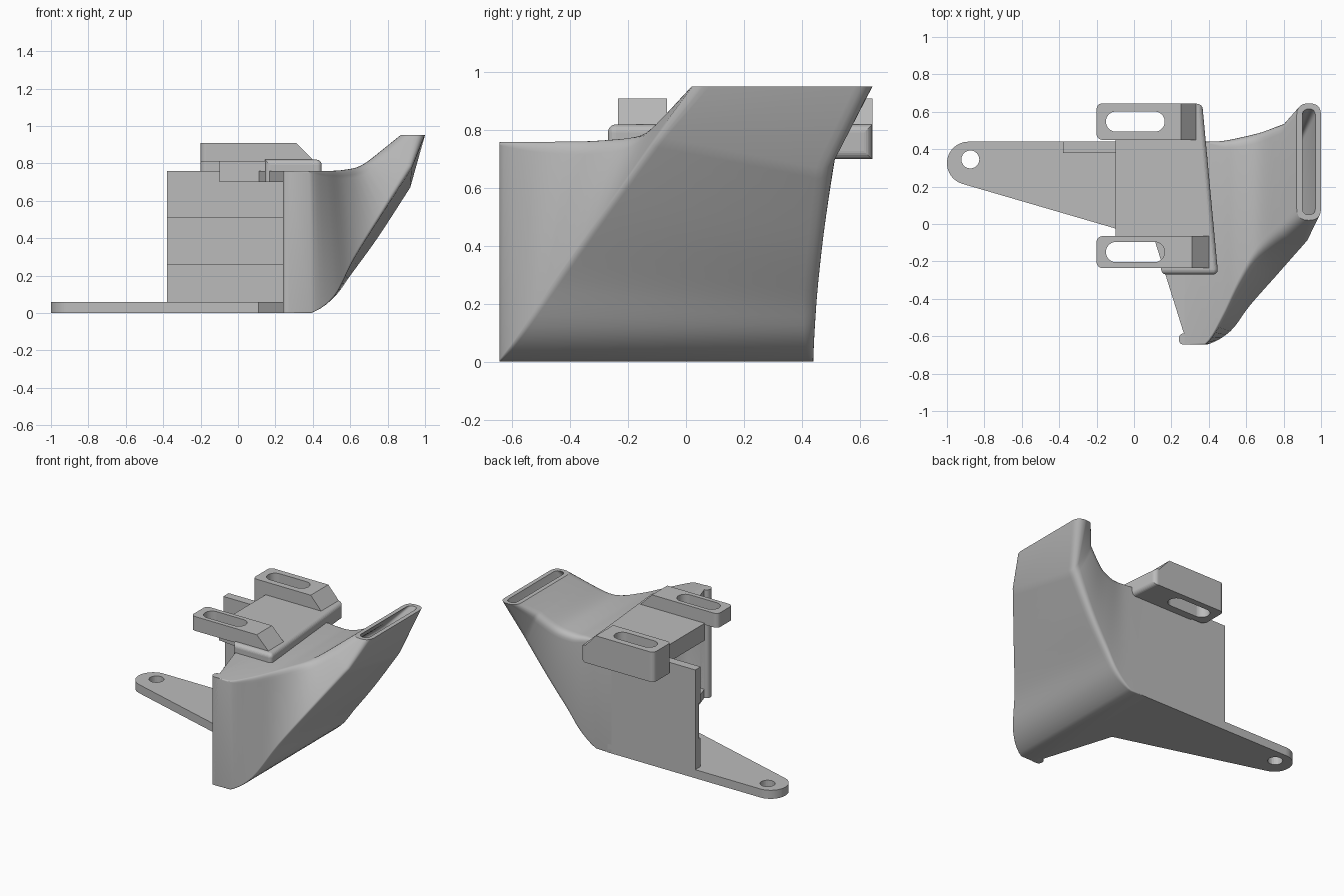
import bpy, bmesh, math
from mathutils import Vector as V

cube = bpy.data.objects.get("Cube")
if cube:
    bpy.data.objects.remove(cube, do_unlink=True)

TONE = (0.5, 0.5, 0.5, 1)
grey = bpy.data.materials.new("plain grey")
grey.use_nodes = True
grey.diffuse_color = TONE
grey.node_tree.nodes["Principled BSDF"].inputs["Base Color"].default_value = TONE


def finish(name, bm, smooth=False):
    bmesh.ops.recalc_face_normals(bm, faces=bm.faces)
    mesh = bpy.data.meshes.new(name)
    bm.to_mesh(mesh)
    bm.free()
    mesh.materials.append(grey)
    ob = bpy.data.objects.new(name, mesh)
    bpy.context.collection.objects.link(ob)
    if smooth:
        bpy.ops.object.select_all(action='DESELECT')
        ob.select_set(True)
        bpy.context.view_layer.objects.active = ob
        bpy.ops.object.shade_smooth_by_angle(angle=math.radians(32))
    return ob


def extrude(bm, outline, offset):
    """Close an outline and push it along the offset."""
    face = bm.faces.new([bm.verts.new(p) for p in outline])
    ext = bmesh.ops.extrude_face_region(bm, geom=[face])
    moved = [g for g in ext["geom"] if isinstance(g, bmesh.types.BMVert)]
    bmesh.ops.translate(bm, verts=moved, vec=offset)


def round_edges(bm, rule, width):
    bmesh.ops.bevel(bm, geom=[e for e in bm.edges if rule(e)], offset=width,
                    segments=6, profile=0.5, affect='EDGES')


def prism(name, outline, z0, z1, rule=None, width=0.03):
    """Upright block from a plan outline; rule(edge) picks edges to round."""
    bm = bmesh.new()
    extrude(bm, [(x, y, z0) for x, y in outline], (0, 0, z1 - z0))
    if rule:
        round_edges(bm, rule, width)
    return finish(name, bm)


def arc(cx, cy, r, a0, a1, n=24):
    angles = [math.radians(a0 + (a1 - a0) * i / n) for i in range(n + 1)]
    return [(cx + r * math.cos(a), cy + r * math.sin(a)) for a in angles]


def cut(ob, cutter):
    cutter.hide_render = True
    cutter.hide_viewport = True
    cutter.display_type = 'WIRE'
    mod = ob.modifiers.new("cut", 'BOOLEAN')
    mod.operation = 'DIFFERENCE'
    mod.solver = 'EXACT'
    mod.object = cutter


def vertical(e):
    a, b = e.verts
    return abs(a.co.z - b.co.z) > 0.05 and (a.co.xy - b.co.xy).length < 1e-4


# Duct: corner stations in the order top front, bottom front, bottom back, top back
stations = [
    [(.27, -.645, .76), (.27, -.645, 0), (.27, .44, 0), (.27, .44, .76)],
    [(.38, -.645, .76), (.39, -.645, 0), (.39, .44, 0), (.40, .44, .76)],
    [(.47, -.52, .76), (.515, -.575, .09), (.51, .445, .08), (.48, .445, .76)],
    [(.56, -.34, .765), (.62, -.44, .29), (.61, .455, .21), (.56, .462, .76)],
    [(.66, -.17, .79), (.77, -.275, .53), (.75, .475, .40), (.67, .492, .79)],
    [(.78, -.06, .88), (.93, -.10, .78), (.92, .508, .66), (.79, .545, .88)],
    [(.87, .02, .952), (1.0, .02, .952), (1.0, .645, .952), (.87, .645, .952)],
]
radii = [.004, .01, .035, .05, .055, .06, .062]
crease_radii = [.004, .006, .012, .018, .022, .03, .062]
walls = [.06, .06, .055, .05, .042, .035, .03]


def spline(p0, p1, p2, p3, t):
    return 0.5 * (2 * p1 + (p2 - p0) * t + (2 * p0 - 5 * p1 + 4 * p2 - p3) * t * t
                  + (3 * p1 - p0 - 3 * p2 + p3) * t ** 3)


def ring(corners, r, crease, inset):
    """Rounded four-cornered cross-section, optionally inset by the wall."""
    c = [V(p) for p in corners]
    if inset:
        c = [p + ((c[i - 1] - p).normalized() + (c[(i + 1) % 4] - p).normalized()) * inset
             for i, p in enumerate(c)]
        r, crease = r * 0.6, crease * 0.6
    pts = []
    for i, p in enumerate(c):
        size = crease if i == 1 else r
        ea, eb = c[i - 1] - p, c[(i + 1) % 4] - p
        a = p + ea.normalized() * min(size, ea.length * .48)
        b = p + eb.normalized() * min(size, eb.length * .48)
        for k in range(6):
            t = k / 5
            pts.append(a * (1 - t) ** 2 + p * 2 * t * (1 - t) + b * t * t)
    return pts


def sections():
    last = len(stations) - 2
    for s in range(last):
        ids = [max(s - 1, 0), s, s + 1, min(s + 2, last)]
        for k in range(5 if s else 1):
            t = k / 5
            quad = [spline(*[V(stations[i][c]) for i in ids], t) for c in range(4)]
            yield quad, [v[s] + (v[s + 1] - v[s]) * t for v in (radii, crease_radii, walls)]
    for s in (last, last + 1):
        yield stations[s], [v[s] for v in (radii, crease_radii, walls)]


def bridge(bm, a, b):
    for i in range(len(a)):
        j = (i + 1) % len(a)
        bm.faces.new((a[i], a[j], b[j], b[i]))


bm = bmesh.new()
shells = [[], []]
for quad, (r, crease, wall) in sections():
    for shell, inset in zip(shells, (0, wall)):
        shell.append([bm.verts.new(p) for p in ring(quad, r, crease, inset)])
for shell in shells:
    for a, b in zip(shell, shell[1:]):
        bridge(bm, a, b)
for end in (0, -1):
    bridge(bm, shells[0][end], shells[1][end])
finish("duct", bm, smooth=True)

# Base plate with a mounting ear
inlet_edge = [(.11, -.085), (.265, -.58), (.30, -.60), (.30, .44)]
base = prism("base_plate", arc(-.885, .325, .115, 90, 253) + inlet_edge, 0, .06)
cut(base, prism("ear_hole_cutter", arc(-.875, .345, .048, 0, 345, 23), -.1, .2))

# Roof plate and front wall end
prism("roof_plate", [(-.10, .44), (-.10, -.02)] + inlet_edge, .70, .76)
prism("front_wall_end", [(.24, -.645), (.30, -.645), (.30, -.585), (.24, -.585)], 0, .76,
      lambda e: vertical(e) and e.verts[0].co.x < .26, .025)

# Back wall with a shallow channel along its inner side
prism("back_wall", [(-.38, .40), (.29, .40), (.29, .44), (-.38, .44)], .01, .76)
for name, z0, z1 in (("lower_rail", .01, .26), ("upper_rail", .51, .76)):
    prism(name, [(-.38, .38), (.29, .38), (.29, .41), (-.38, .41)], z0, z1)


# Mounting slab with rounded outer edges
def slab_edge(e):
    a, b = e.verts[0].co, e.verts[1].co
    outer = min(a.x, b.x) > .31
    front = max(a.y, b.y) < -.26
    return (outer or front) and (vertical(e) or min(a.z, b.z) > .8 or (outer and max(a.z, b.z) < .75))


slab = prism("mounting_slab", [(-.10, .60), (-.10, -.07), (.145, -.10), (.145, -.27),
                               (.45, -.27), (.365, .643), (.30, .643), (0, .643)], .70, .82, slab_edge, .028)


# Slotted brackets with a sloping end
def bracket(name, y0, y1, z0, top_end, foot):
    bm = bmesh.new()
    side = [(-.20, z0), (foot, z0), (foot, .815), (top_end, .91), (-.20, .91)]
    extrude(bm, [(x, y0, z) for x, z in side], (0, y1 - y0, 0))
    round_edges(bm, lambda e: vertical(e) and e.verts[0].co.x < 0, .03)
    ob = finish(name, bm)
    y = (y0 + y1) / 2
    slot = prism(name + "_slot_cutter", arc(.11, y, .054, -90, 90) + arc(-.096, y, .054, 90, 270), .5, 1.1)
    cut(ob, slot)
    cut(slab, slot)


bracket("back_bracket", .45, .645, .70, .25, .335)
bracket("front_bracket", -.235, -.065, .81, .31, .405)
